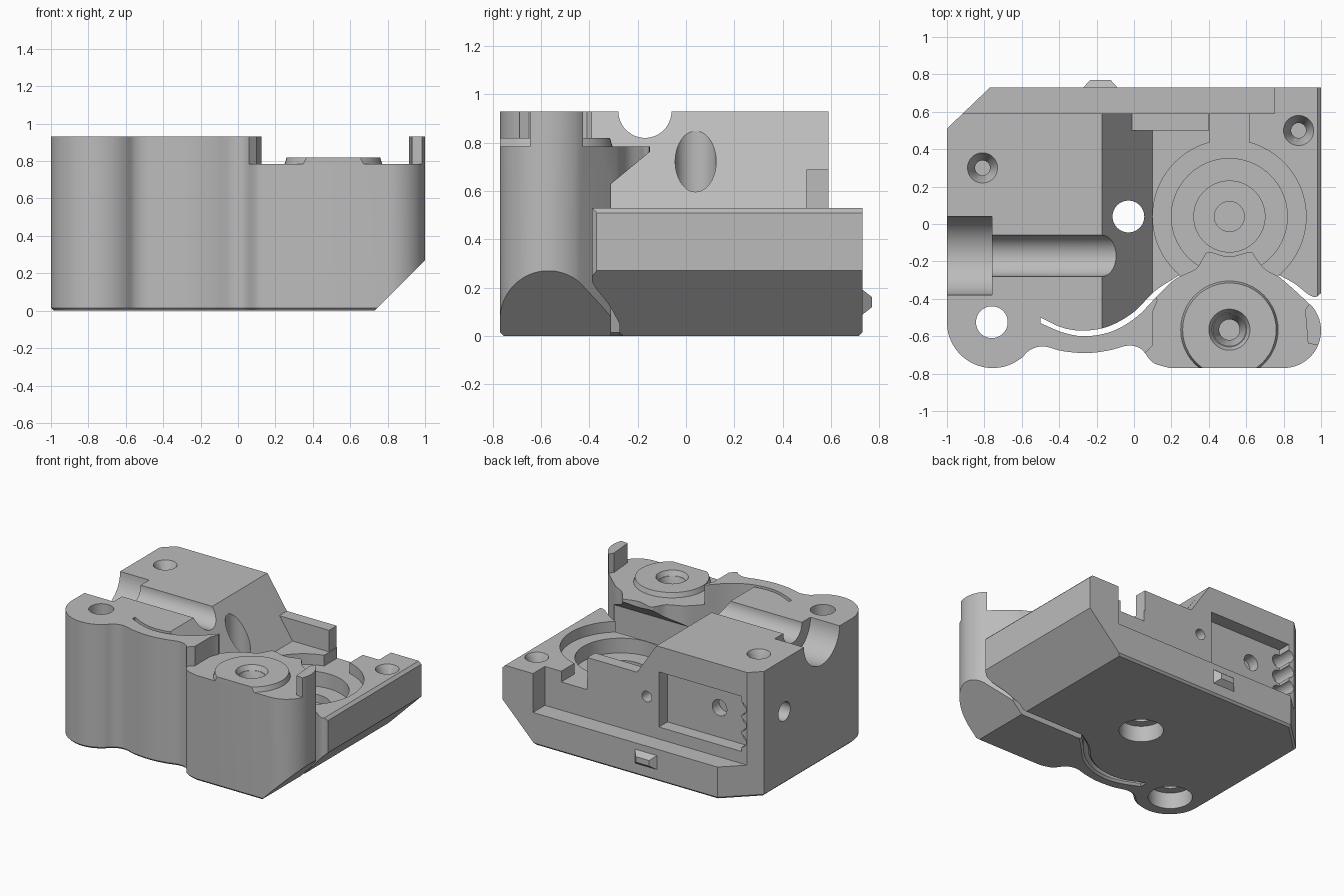
import bpy, bmesh, math
from mathutils import Vector

if "Cube" in bpy.data.objects:
    bpy.data.objects.remove(bpy.data.objects["Cube"], do_unlink=True)

grey = bpy.data.materials.new("plain grey")
grey.use_nodes = True
grey.diffuse_color = (0.5, 0.5, 0.5, 1)
grey.node_tree.nodes["Principled BSDF"].inputs["Base Color"].default_value = (0.5, 0.5, 0.5, 1)


def finish(name, bm):
    bmesh.ops.recalc_face_normals(bm, faces=bm.faces)
    mesh = bpy.data.meshes.new(name)
    bm.to_mesh(mesh)
    bm.free()
    mesh.materials.append(grey)
    obj = bpy.data.objects.new(name, mesh)
    bpy.context.collection.objects.link(obj)
    return obj


def prism(name, outline, low, high, axis="z", bevel=0):
    """Extrude an outline along an axis, optionally bevelling the lower rim."""
    place = {"z": lambda u, v, w: (u, v, w), "y": lambda u, v, w: (u, w, v),
             "x": lambda u, v, w: (w, u, v)}[axis]
    bm = bmesh.new()
    bottom = [bm.verts.new(place(u, v, low)) for u, v in outline]
    top = [bm.verts.new(place(u, v, high)) for u, v in outline]
    base = bm.faces.new(bottom)
    bm.faces.new(top)
    for i in range(len(outline)):
        j = (i + 1) % len(outline)
        bm.faces.new((bottom[i], bottom[j], top[j], top[i]))
    if bevel:
        bmesh.ops.recalc_face_normals(bm, faces=bm.faces)
        bmesh.ops.bevel(bm, geom=list(base.edges), offset=bevel, segments=1,
                        affect="EDGES", profile=0.5)
    return finish(name, bm)


def arc(u, v, r, start=0, end=360, steps=48):
    count = steps if end - start == 360 else steps + 1
    angles = [math.radians(start + (end - start) * i / steps) for i in range(count)]
    return [(u + r * math.cos(a), v + r * math.sin(a)) for a in angles]


def rect(u0, u1, v0, v1):
    return [(u0, v0), (u1, v0), (u1, v1), (u0, v1)]


def spline(points, steps=6):
    """Smooth curve through the points."""
    p = [Vector(q) for q in points]
    p = [2 * p[0] - p[1]] + p + [2 * p[-1] - p[-2]]
    out = []
    for a, b, c, d in zip(p, p[1:], p[2:], p[3:]):
        for i in range(steps):
            t = i / steps
            q = b + (c - a) * t / 2 + (2 * a - 5 * b + 4 * c - d) * t * t / 2 \
                + (3 * b - a - 3 * c + d) * t ** 3 / 2
            out.append(tuple(q))
    return out + [tuple(p[-2])]


def cone(name, x, y, low, high, r_low, r_high):
    bm = bmesh.new()
    bmesh.ops.create_cone(bm, cap_ends=True, segments=48, radius1=r_low,
                          radius2=r_high, depth=high - low)
    bmesh.ops.translate(bm, verts=bm.verts, vec=(x, y, (low + high) / 2))
    return finish(name, bm)


def combine(target, tool, operation="DIFFERENCE"):
    mod = target.modifiers.new("combine", "BOOLEAN")
    mod.operation = operation
    mod.solver = "EXACT"
    mod.object = tool
    bpy.context.view_layer.objects.active = target
    bpy.ops.object.modifier_apply(modifier=mod.name)
    bpy.data.objects.remove(tool, do_unlink=True)


def cut(target, outline, low, high, axis="z"):
    combine(target, prism("cutter", outline, low, high, axis))


def countersink(target, x, y, top, r, r_hole, depth=0.09, floor=0.1):
    combine(target, cone("cutter", x, y, top - depth, top + 0.01, r_hole, r))
    cut(target, arc(x, y, r_hole), floor, top)


# Main housing outline, with the curved front edge beside the flexure slot
slot_back = spline([(-0.5, -0.5), (-0.38, -0.555), (-0.26, -0.57), (-0.13, -0.545),
                    (0, -0.47), (0.11, -0.36), (0.24, -0.275)])
right_lip = spline([(0.78, -0.275), (0.86, -0.32), (0.93, -0.375), (0.97, -0.39), (1, -0.37)])
housing = prism("housing", [(-1, -0.5)] + slot_back + right_lip
                + [(1, 0.73), (-0.77, 0.73), (-1, 0.51)], 0, 0.93, bevel=0.015)

# Slope from the tall block down to the low deck, keeping a small rear step
deck = [(0.98, 0.53), (1.2, 0.31), (1.2, 1.2), (-0.17, 1.2), (-0.17, 0.93)]
cut(housing, [(0.1, 0.53)] + deck, -1, 0.5, "y")
cut(housing, [(-0.01, 0.69), (0.4, 0.69), (0.4, 0.53)] + deck, 0.499, 1, "y")
# Rear ledge
cut(housing, rect(-1.2, 0.75, 0.59, 1), 0.24, 1.2)

# Stepped round gear recess and its channel
for radius, floor in ((0.41, 0.45), (0.31, 0.34), (0.19, 0.28), (0.08, 0.2)):
    cut(housing, arc(0.51, 0.04, radius, steps=72), floor, 0.6)
cut(housing, rect(0.405, 0.615, 0.3, 0.7), 0.45, 0.6)

# Stepped tube groove along the top
cut(housing, arc(-0.17, 0.93, 0.11), -1.1, 0, "x")
cut(housing, arc(-0.17, 0.93, 0.21), -1.1, -0.76, "x")

# Vertical and side screw holes
countersink(housing, -0.81, 0.3, 0.93, 0.085, 0.04, floor=0.65)
countersink(housing, 0.88, 0.5, 0.53, 0.085, 0.04, floor=0.3)
cut(housing, arc(0.27, 0.54, 0.07), -1.1, -0.88, "x")

# Rear pocket with scallops and bolt holes
cut(housing, rect(-0.87, -0.19, 0.33, 0.74), 0.49, 0.7, "y")
for x, z, r in ((-0.86, 0.41, 0.05), (-0.86, 0.53, 0.05), (-0.86, 0.65, 0.05),
                (-0.62, 0.55, 0.06), (-0.09, 0.53, 0.04)):
    cut(housing, arc(x, z, r, steps=24), 0.41, 0.7, "y")

# Front idler arm outline
slot_front = spline([(0.78, -0.285), (0.7, -0.24), (0.65, -0.18), (0.62, -0.15), (0.51, -0.175),
                     (0.4, -0.15), (0.37, -0.18), (0.33, -0.24), (0.22, -0.295), (0.12, -0.39),
                     (0.01, -0.5), (-0.12, -0.575), (-0.26, -0.6), (-0.38, -0.58), (-0.5, -0.53)])
waist = spline([(-0.6, -0.715), (-0.55, -0.67), (-0.48, -0.655), (-0.38, -0.68), (-0.25, -0.69),
                (-0.13, -0.675), (-0.03, -0.65), (0.04, -0.67), (0.1, -0.74), (0.19, -0.77)])
arm = prism("idler_arm", arc(-0.755, -0.525, 0.245, 180, 300, 24) + waist
            + arc(0.8, -0.57, 0.2, -90, 40, 24) + [(0.86, -0.355)] + slot_front
            + [(-0.5, -0.44), (-1, -0.44)], 0, 0.93, bevel=0.015)
# Lowered arm top, leaving two upright lugs
cut(arm, [(0.06, -0.9), (0.06, -0.69), (0.1, -0.65), (0.1, -0.47), (0.125, -0.41), (0.1, -0.3),
          (0.1, 0), (1.1, 0), (1.1, -0.4), (0.94, -0.42), (0.915, -0.46), (0.93, -0.64),
          (1.1, -0.66), (1.1, -0.9)], 0.785, 1.1)
# Overhang above the gear recess
cut(arm, [(-0.31, -0.1), (-0.31, 0.63), (-0.14, 0.77), (0.1, 0.97), (0.1, -0.1)],
    0.15, 0.85, "x")
countersink(arm, 0.51, -0.565, 0.78, 0.09, 0.055, floor=0.3)

# Join arm and housing, then cut what runs through both
combine(housing, arm, "UNION")
cut(housing, [(0.73, 0), (0.63, -0.1), (1.2, -0.1), (1.2, 0.47)], -1, 1, "y")
for x, y in ((-0.03, 0.04), (-0.76, -0.525)):
    cut(housing, arc(x, y, 0.085), -0.1, 1)
    cut(housing, arc(x, y, 0.15), -0.1, 0.12)

# Raised bearing boss on the arm, flattened at the front
boss = cone("bearing_boss", 0.51, -0.565, 0.77, 0.82, 0.265, 0.25)
cut(boss, rect(0, 1, -1, -0.77), 0.7, 0.9)
combine(boss, cone("cutter", 0.51, -0.565, 0.74, 0.83, 0.07, 0.115))

# Tapered latch on the back
latch = prism("rear_latch", rect(-0.28, -0.08, 0.08, 0.2), 0.72, 0.77, "y")
for v in latch.data.vertices:
    if v.co.y > 0.75:
        v.co.x = -0.18 + (v.co.x + 0.18) * 0.55
        v.co.z = 0.14 + (v.co.z - 0.14) * 0.35

# Smooth the curved walls and keep edges crisp
bpy.ops.object.select_all(action="DESELECT")
for obj in (housing, boss, latch):
    obj.select_set(True)
bpy.context.view_layer.objects.active = housing
bpy.ops.object.shade_smooth_by_angle(angle=math.radians(25))
